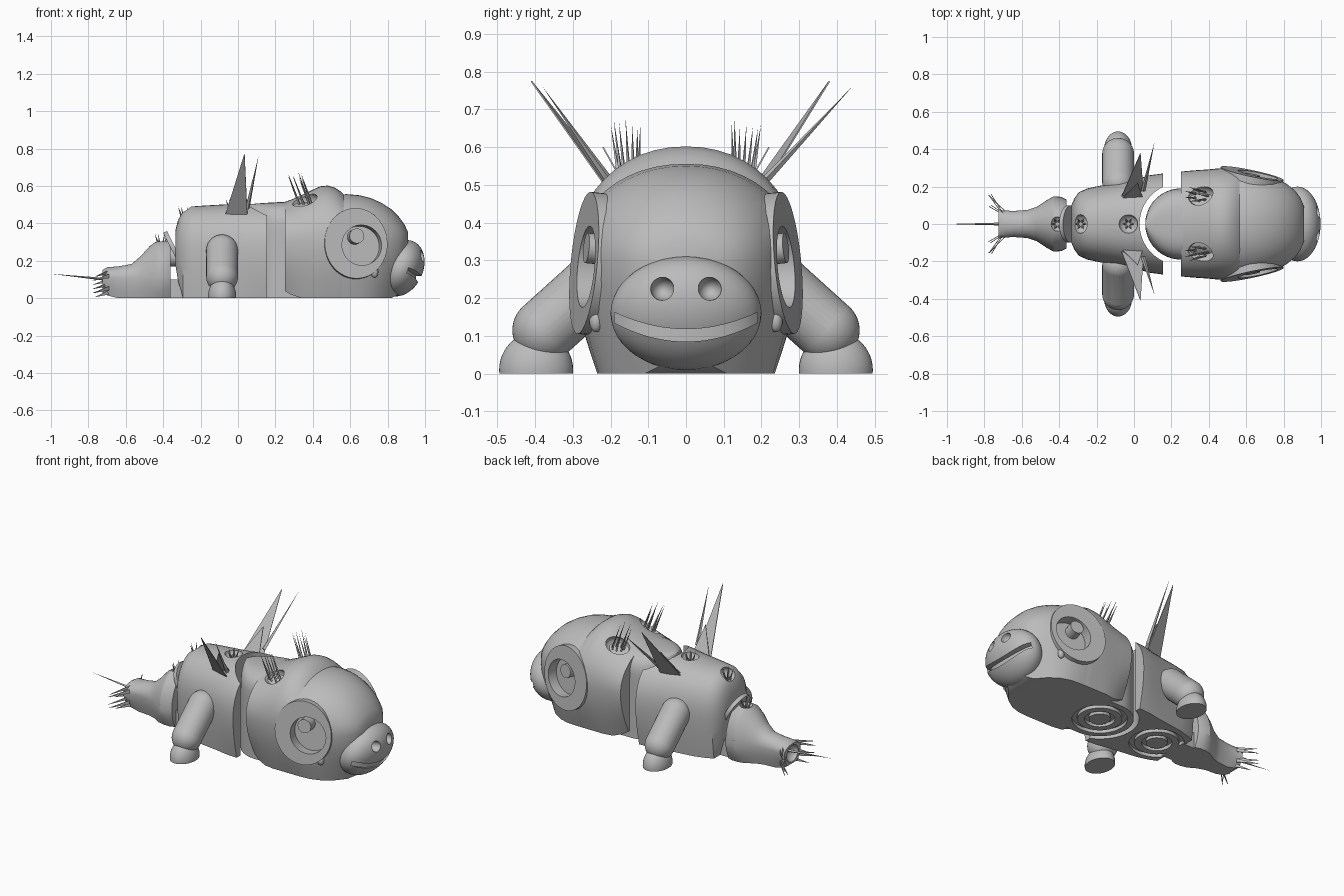
import bpy, bmesh, math, random
from mathutils import Vector, Matrix

if "Cube" in bpy.data.objects:
    bpy.data.objects.remove(bpy.data.objects["Cube"], do_unlink=True)
random.seed(4)

grey = bpy.data.materials.new("plain grey")
grey.use_nodes = True
grey.diffuse_color = (0.5, 0.5, 0.5, 1)
grey.node_tree.nodes["Principled BSDF"].inputs["Base Color"].default_value = (0.5, 0.5, 0.5, 1)


def finish(name, bm):
    """Turn a bmesh into a named object."""
    bmesh.ops.recalc_face_normals(bm, faces=bm.faces)
    me = bpy.data.meshes.new(name)
    bm.to_mesh(me)
    bm.free()
    me.materials.append(grey)
    ob = bpy.data.objects.new(name, me)
    bpy.context.collection.objects.link(ob)
    return ob


def bridge(name, rings):
    """Closed tube through rings of points, capped at both ends."""
    bm = bmesh.new()
    rows = [[bm.verts.new(p) for p in ring] for ring in rings]
    n = len(rows[0])
    for a, b in zip(rows, rows[1:]):
        for i in range(n):
            j = (i + 1) % n
            bm.faces.new((a[i], a[j], b[j], b[i]))
    bm.faces.new(rows[0])
    bm.faces.new(rows[-1])
    return finish(name, bm)


def section(x, foot, wide, top, base, mid, power):
    """Arched cross-section with a flat underside."""
    side = []
    for i in range(6):
        f = i / 6
        side.append((x, foot + (wide - foot) * math.sin(f * math.pi / 2), base + (mid - base) * f))
    arch = []
    for i in range(25):
        t = math.pi * i / 24
        c, s = math.cos(t), max(math.sin(t), 0)
        arch.append((x, math.copysign(wide * abs(c) ** (2 / power), c),
                     mid + (top - mid) * s ** (2 / power)))
    return side + arch + [(x, -y, z) for x, y, z in reversed(side)]


def loft(name, stations, mid, power):
    return bridge(name, [section(*s, mid, power) for s in stations])


def ball(name, at, size, tilt=0):
    bm = bmesh.new()
    bmesh.ops.create_uvsphere(bm, u_segments=40, v_segments=24, radius=1,
                              matrix=Matrix.Translation(at) @ Matrix.Rotation(tilt, 4, 'Y')
                              @ Matrix.Diagonal((*size, 1)))
    return finish(name, bm)


def rod(name, a, b, r1, r2=None, sides=36):
    a, b = Vector(a), Vector(b)
    bm = bmesh.new()
    turn = (b - a).to_track_quat('Z', 'Y').to_matrix().to_4x4()
    bmesh.ops.create_cone(bm, cap_ends=True, segments=sides, radius1=r1,
                          radius2=r1 if r2 is None else r2, depth=(b - a).length,
                          matrix=Matrix.Translation((a + b) / 2) @ turn)
    return finish(name, bm)


def combine(ob, tool, mode='DIFFERENCE'):
    m = ob.modifiers.new("cut", 'BOOLEAN')
    m.operation, m.object, m.solver = mode, tool, 'EXACT'
    bpy.context.view_layer.objects.active = ob
    bpy.ops.object.modifier_apply(modifier=m.name)
    bpy.data.objects.remove(tool, do_unlink=True)


def blade(name, a, b, tip):
    """Thin flat triangular fin."""
    a, b, tip = Vector(a), Vector(b), Vector(tip)
    n = (b - a).cross(tip - a).normalized() * 0.002
    bridge(name, [[p - n for p in (a, b, tip)], [p + n for p in (a, b, tip)]])


# Body shells
rear = loft("rear_body", [
    (-.335, .08, .10, .36, .18), (-.32, .11, .135, .42, .09), (-.295, .15, .17, .465, 0),
    (-.25, .17, .19, .49, 0), (-.18, .19, .205, .495, 0), (0, .215, .235, .505, 0),
    (.08, .23, .26, .51, 0), (.155, .235, .27, .51, 0)], .25, 2.3)
combine(rear, rod("gap_cutter", (.25, 0, -.1), (.25, 0, .8), .22, sides=64))

neck_rows = []
for i in range(13):
    a = math.radians(4 + 86 * i / 12)
    w = .19 * math.sin(a)
    neck_rows.append((.25 - .19 * math.cos(a), w, w, .5 + .015 * i / 12, 0))
neck = loft("neck", neck_rows + [(.25 + .18, .19, .19, .52, 0)], .36, 3)

front = loft("front_body", [
    (.25, .2, .28, .515, .04), (.28, .21, .283, .525, .02), (.34, .225, .288, .55, 0),
    (.40, .235, .292, .58, 0), (.44, .235, .296, .598, 0), (.48, .235, .299, .602, 0),
    (.52, .235, .30, .59, 0), (.55, .235, .30, .57, 0), (.58, .23, .295, .54, 0)], .3, 2.1)

head = loft("head", [
    (.50, .235, .295, .55, 0), (.58, .235, .298, .556, 0), (.65, .23, .287, .55, 0),
    (.71, .21, .268, .535, 0), (.77, .17, .242, .508, 0), (.82, .11, .212, .475, 0),
    (.86, .07, .18, .435, .02), (.89, .06, .14, .395, .07), (.91, .04, .09, .35, .14)], .3, 2.1)

# Round grooves underneath
for x, bodies in ((-.165, [rear]), (.25, [neck, front])):
    for outer, inner in ((.155, .125), (.085, .06)):
        for body in bodies:
            ring = rod("ring_cutter", (x, 0, -.02), (x, 0, .02), outer)
            combine(ring, rod("ring_core", (x, 0, -.05), (x, 0, .05), inner))
            combine(body, ring)

# Sockets for the bristle tufts
for x, z in ((-.03, .505), (-.285, .46)):
    combine(rear, ball("socket_cutter", (x, 0, z), (.05, .05, .04)))
for s in (1, -1):
    combine(front, ball("socket_cutter", (.36, s * .15, .52), (.075, .055, .05)))


def eye_disc(name, centre, normal, depth):
    bm = bmesh.new()
    turn = normal.to_track_quat('Z', 'Y').to_matrix().to_4x4()
    bmesh.ops.create_cone(bm, cap_ends=True, segments=48, radius1=.18, radius2=.18, depth=depth,
                          matrix=Matrix.Translation(centre) @ turn)
    for v in bm.verts:
        v.co.x = centre.x + (v.co.x - centre.x) * .95
        v.co.z = centre.z + (v.co.z - centre.z) * 1.05
    return finish(name, bm)


# Eye discs let into the head, with an opening, pupil and cheek knob
for s, side in ((1, "left"), (-1, "right")):
    n = Vector((.2, s, .1)).normalized()
    c = Vector((.625, s * .236, .29))
    for part in (head, front):
        combine(part, eye_disc("seat_cutter", c + n * .1, n, .2))
    disc = eye_disc(side + "_eye_disc", c, n, .07)
    hole = c + Vector((.03, -s * .005, -.01))
    for part in (disc, head, front):
        combine(part, rod("eye_cutter", hole - n * .03, hole + n * .1, .108, sides=48))
    pupil = Vector((.63, s * .235, .33))
    rod(side + "_pupil", pupil - n * .06, pupil + n * .03, .04)
    ball(side + "_cheek_knob", (.73, s * .238, .14), (.02, .018, .03))

# Snout with nostrils and a smile
snout = ball("snout", (.874, 0, .16), (.115, .2, .157), math.radians(25))
for s in (1, -1):
    combine(snout, ball("nostril_cutter", (.985, s * .063, .225), (.045, .031, .031)))
smile = []
for i in range(25):
    u = -1 + i / 12
    y = .19 * u
    low, high = .085 + .05 * u * u, .118 + .045 * u * u
    back = .838 + .115 * math.sqrt(1 - .9 * u * u)
    smile.append([(back, y, low), (1.1, y, low), (1.1, y, high), (back, y, high)])
combine(snout, bridge("smile_cutter", smile))

# Arms and flat-soled hands
for s, side in ((1, "left"), (-1, "right")):
    shoulder, elbow = Vector((-.085, s * .22, .255)), Vector((-.085, s * .375, .115))
    arm = rod(side + "_arm", shoulder, elbow, .085)
    for p in (shoulder, elbow):
        combine(arm, ball("joint", p, (.0851, .0851, .0851)), 'UNION')
    hand = ball(side + "_hand", (-.085, s * .397, .01), (.075, .098, .1))
    combine(hand, rod("sole_cutter", (-.085, s * .4, -.3), (-.085, s * .4, 0), .3))

# Tail, hitch and joint flange
tail = loft("tail", [
    (-.725, .05, .08, .15, .03), (-.70, .05, .072, .165, .015), (-.64, .05, .07, .17, 0),
    (-.57, .055, .075, .182, 0), (-.52, .07, .092, .225, 0), (-.47, .1, .125, .28, 0),
    (-.43, .11, .148, .308, 0), (-.39, .11, .145, .31, 0), (-.36, .1, .13, .305, 0)], .11, 2)
combine(tail, ball("tail_socket_cutter", (-.41, 0, .31), (.035, .04, .03)))
combine(tail, ball("tail_end_cutter", (-.73, 0, .09), (.04, .055, .05)))
bm = bmesh.new()
bmesh.ops.create_cube(bm, size=1, matrix=Matrix.Translation((-.325, 0, .05))
                      @ Matrix.Diagonal((.09, .18, .1, 1)))
finish("hitch", bm)
rod("joint_flange", (-.355, 0, .26), (-.335, 0, .27), .1)
rod("joint_pin", (-.38, 0, .22), (-.3, 0, .22), .05)

# Back fins with long quills
for s, side, fin_y, quill_y in ((1, "left", .38, .44), (-1, "right", .41, .38)):
    blade(side + "_fin", (-.07, s * .14, .44), (.05, s * .18, .45), (.035, s * fin_y, .775))
    blade(side + "_fin_root", (-.07, s * .13, .44), (.05, s * .13, .44), (.02, s * .22, .6))
    rod(side + "_long_quill", (.05, s * .18, .48), (.11, s * quill_y, .76), .012, 0, 4)
    for i in range(7):
        a = math.tau * i / 7
        base = (.36 + .035 * math.cos(a), s * (.15 + .025 * math.sin(a)), .5)
        tip = (.30 + .035 * math.cos(a), s * (.16 + .04 * math.sin(a)), .65 + .03 * random.random())
        rod(f"{side}_crown_bristle_{i}", base, tip, .007, 0, 4)

# Short bristles in the centre-line sockets
for name, x, z in (("back", -.03, .47), ("rump", -.285, .43), ("tail_root", -.41, .285)):
    for i in range(6):
        a = math.tau * i / 6
        dx, dy = math.cos(a), math.sin(a)
        rod(f"{name}_bristle_{i}", (x + .015 * dx, .015 * dy, z),
            (x + .035 * dx, .035 * dy, z + .06), .007, 0, 4)

# Tail fan
rod("tail_quill", (-.70, 0, .1), (-1, 0, .13), .008, 0, 4)
for s, side in ((1, "left"), (-1, "right")):
    for i in range(6):
        z = .02 + .022 * i
        y = s * (.05 + .02 * math.sin(i * 2))
        reach = .05 + .035 * (i % 3)
        blade(f"{side}_tail_blade_{i}", (-.69, y, z), (-.69, y, z + .022),
              (-.76 - .02 * random.random(), y + s * reach, max(z - .015, .005)))

# Soft shading that keeps sharp edges
for ob in bpy.context.collection.objects:
    ob.select_set(ob.type == 'MESH')
bpy.context.view_layer.objects.active = rear
bpy.ops.object.shade_smooth_by_angle(angle=math.radians(32))
